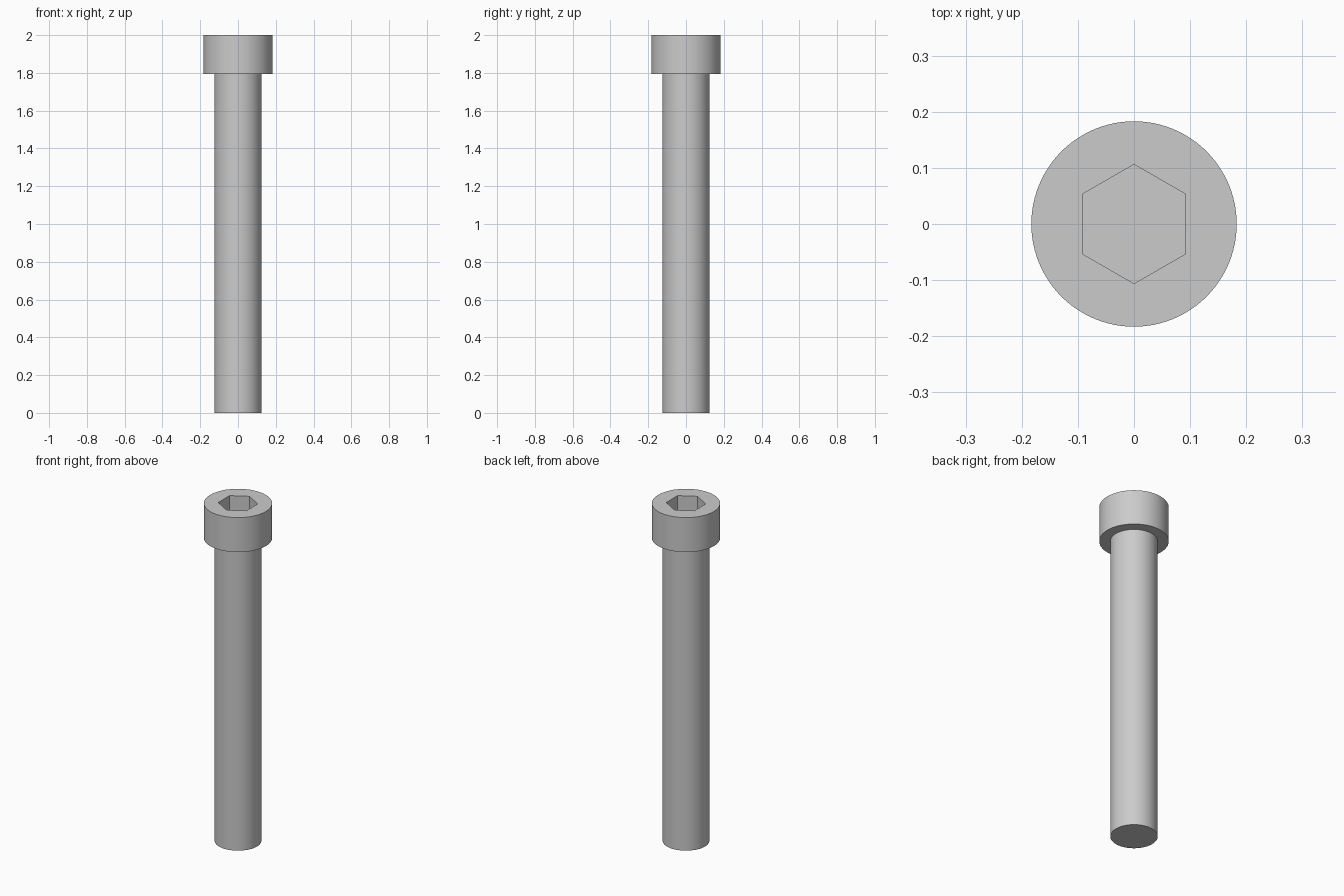
import bpy
import bmesh
from math import cos, sin, pi, radians

SEGMENTS = 96
HEAD_R, SHANK_R, SOCKET_FLAT = 0.183, 0.125, 0.092
TOP, HEAD_BOTTOM, SOCKET_DEPTH = 2.0, 1.795, 0.1

cube = bpy.data.objects.get("Cube")
if cube:
    bpy.data.objects.remove(cube, do_unlink=True)

steel = bpy.data.materials.new("grey_steel")
steel.use_nodes = True
colour = (0.6, 0.6, 0.6, 1)
steel.diffuse_color = colour
steel.node_tree.nodes["Principled BSDF"].inputs["Base Color"].default_value = colour


def round_radius(r):
    return lambda angle: r


def hex_radius(flat):
    # Flats face +x and -x, corners face +y and -y
    return lambda angle: flat / cos((angle + pi / 6) % (pi / 3) - pi / 6)


def build(name, rings, cap_start=False, cap_end=False):
    """Skin a stack of (radius function, height) rings."""
    bm = bmesh.new()
    loops = []
    for radius, z in rings:
        loop = []
        for i in range(SEGMENTS):
            a = 2 * pi * i / SEGMENTS
            loop.append(bm.verts.new((radius(a) * cos(a), radius(a) * sin(a), z)))
        loops.append(loop)
    for low, high in zip(loops, loops[1:]):
        for i in range(SEGMENTS):
            j = (i + 1) % SEGMENTS
            bm.faces.new((low[i], low[j], high[j], high[i]))
    if cap_start:
        bm.faces.new(loops[0][::-1])
    if cap_end:
        bm.faces.new(loops[-1])
    mesh = bpy.data.meshes.new(name)
    bm.to_mesh(mesh)
    bm.free()
    mesh.materials.append(steel)
    obj = bpy.data.objects.new(name, mesh)
    bpy.context.collection.objects.link(obj)
    bpy.ops.object.select_all(action="DESELECT")
    obj.select_set(True)
    bpy.context.view_layer.objects.active = obj
    bpy.ops.object.shade_smooth_by_angle(angle=radians(30))
    return obj


shank, head = round_radius(SHANK_R), round_radius(HEAD_R)
socket = hex_radius(SOCKET_FLAT)

# Plain cylindrical shank, closed at the tip
build("shank", [(shank, 0), (shank, HEAD_BOTTOM)], cap_start=True)

# Head: underside ring, side wall, top face, hexagonal socket and its floor
build("socket_head",
      [(shank, HEAD_BOTTOM), (head, HEAD_BOTTOM), (head, TOP),
       (socket, TOP), (socket, TOP - SOCKET_DEPTH)], cap_end=True)
